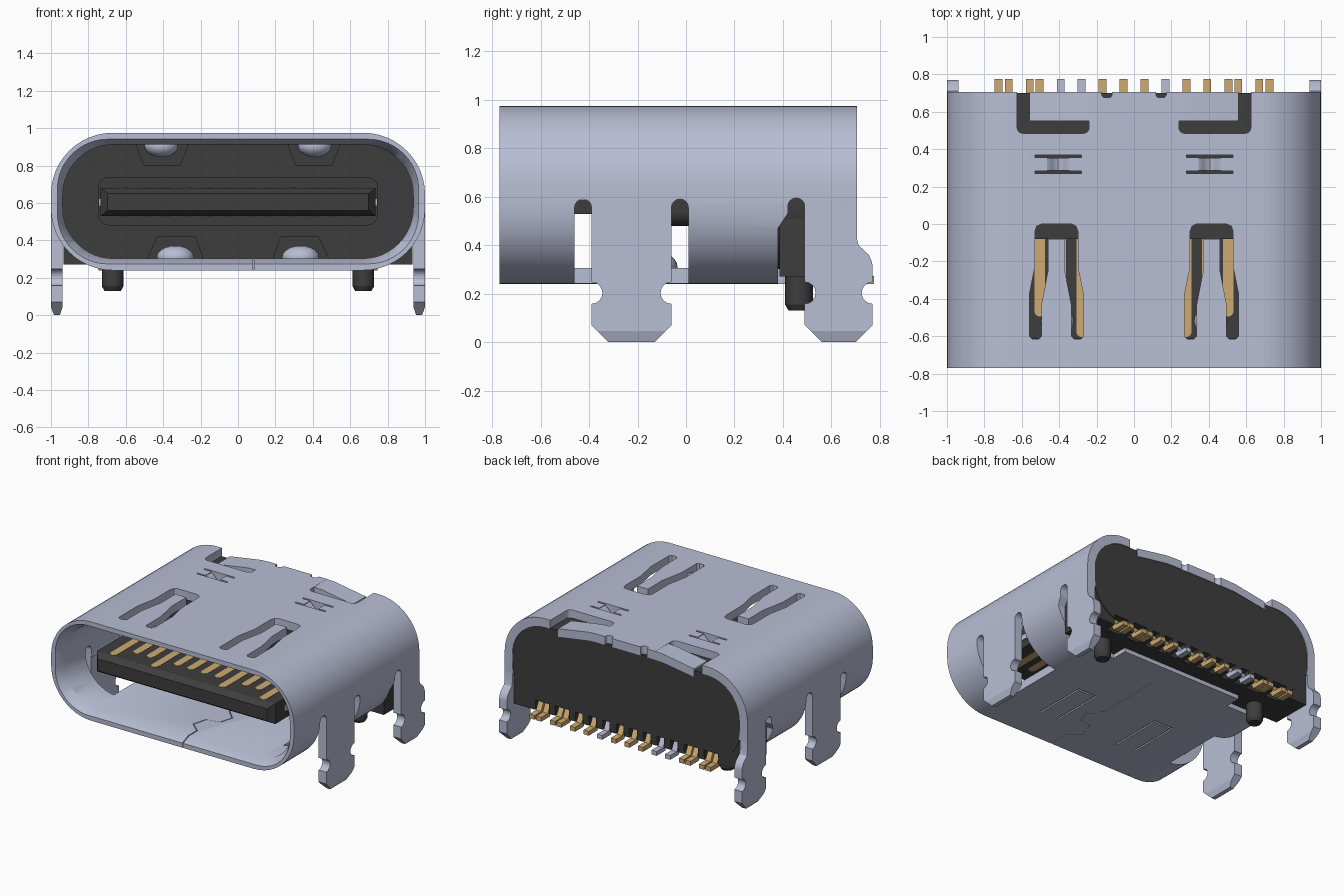
import bpy, bmesh
from math import sin, cos, pi, copysign
from mathutils import Vector

if "Cube" in bpy.data.objects:
    bpy.data.objects.remove(bpy.data.objects["Cube"])


def material(name, rgb):
    m = bpy.data.materials.new(name)
    m.use_nodes = True
    m.diffuse_color = (*rgb, 1)
    m.node_tree.nodes["Principled BSDF"].inputs["Base Color"].default_value = (*rgb, 1)
    return m


STEEL = material("blue_grey_steel", (0.48, 0.515, 0.66))
BLACK = material("black_plastic", (0.047, 0.047, 0.047))
GOLD = material("gold_plating", (0.62, 0.41, 0.165))
parts = []


def add(name, bm, mat):
    bmesh.ops.recalc_face_normals(bm, faces=bm.faces)
    mesh = bpy.data.meshes.new(name)
    bm.to_mesh(mesh)
    bm.free()
    ob = bpy.data.objects.new(name, mesh)
    bpy.context.collection.objects.link(ob)
    mesh.materials.append(mat)
    parts.append(ob)
    return ob


def prism(name, pts, axis, lo, hi, mat=STEEL, taper=1.0):
    """Extrude a 2D outline along an axis; the low end can be scaled."""
    def place(a, b, c):
        return {"x": (c, a, b), "y": (a, c, b), "z": (a, b, c)}[axis]
    lo, hi = min(lo, hi), max(lo, hi)
    ca = (min(p[0] for p in pts) + max(p[0] for p in pts)) / 2
    cb = (min(p[1] for p in pts) + max(p[1] for p in pts)) / 2
    bm = bmesh.new()
    low = [bm.verts.new(place(ca + (a - ca) * taper, cb + (b - cb) * taper, lo)) for a, b in pts]
    top = [bm.verts.new(place(a, b, hi)) for a, b in pts]
    bm.faces.new(low)
    bm.faces.new(top)
    n = len(pts)
    for i in range(n):
        j = (i + 1) % n
        bm.faces.new((low[i], low[j], top[j], top[i]))
    return add(name, bm, mat)


def rect(a0, a1, b0, b1):
    return [(a0, b0), (a1, b0), (a1, b1), (a0, b1)]


def arc(a, b, r, start, end, n=8):
    return [(a + r * cos(start + (end - start) * i / n),
             b + r * sin(start + (end - start) * i / n)) for i in range(n + 1)]


def rounded(a0, a1, b0, b1, r, n=8):
    return (arc(a1 - r, b1 - r, r, 0, pi / 2, n) + arc(a0 + r, b1 - r, r, pi / 2, pi, n)
            + arc(a0 + r, b0 + r, r, pi, 1.5 * pi, n) + arc(a1 - r, b0 + r, r, 1.5 * pi, 2 * pi, n))


def cut(target, cutters):
    """Subtract the cutters one by one, ignoring any that would erase the target."""
    for c in cutters:
        c.hide_render = True
        m = target.modifiers.new("cut", "BOOLEAN")
        m.operation, m.solver, m.object = "DIFFERENCE", "EXACT", c
        graph = bpy.context.evaluated_depsgraph_get()
        mesh = bpy.data.meshes.new_from_object(target.evaluated_get(graph))
        target.modifiers.clear()
        if len(mesh.polygons) > 5:
            target.data = mesh
        parts.remove(c)
        bpy.data.objects.remove(c)


def ellipsoid(name, centre, radii, mat):
    bm = bmesh.new()
    bmesh.ops.create_uvsphere(bm, u_segments=20, v_segments=12, radius=1)
    for v in bm.verts:
        v.co = Vector(centre) + Vector([v.co[i] * radii[i] for i in range(3)])
    return add(name, bm, mat)


def mirrored(pts, s):
    return [(s * a, b) for a, b in pts]


# Metal shell: a rounded tube with a flared mouth, later pierced
shell = prism("shell", rounded(-1, 1, 0.24, 0.975, 0.33, 12), "y", -0.77, 0.705)
bore = rounded(-0.937, 0.937, 0.303, 0.912, 0.27, 12)
flare = prism("flare", bore, "y", -0.78, -0.7)
for v in flare.data.vertices:
    if v.co.y < -0.75:
        v.co.x += copysign(0.033, v.co.x)
        v.co.z += copysign(0.033, v.co.z - 0.6075)
cutters = [prism("bore", bore, "y", -0.9, 0.9), flare]

# Spring slot outline: half of a U with splayed legs
half = [(0.08, 0), (0.105, -0.012), (0.115, -0.04), (0.115, -0.23), (0.145, -0.38), (0.145, -0.6),
        (0.13, -0.615), (0.095, -0.615), (0.08, -0.6), (0.08, -0.43), (0.045, -0.25), (0.045, -0.08)]
rear_slot = ([(0.38, 0.1), (0.38, 0.47), (0.42, 0.53)] + arc(0.455, 0.56, 0.035, pi, 0)
             + [(0.49, 0.5), (0.9, 0.5), (0.9, 0.1)])

for s in (1, -1):
    # Spring slots, louvres and the bent rear wings in the roof
    u = half + mirrored(half, -1)[::-1]
    cutters.append(prism("slot", [(s * 0.415 + a, b) for a, b in u], "z", 0.8, 1.1))
    for y in (0.27, 0.355):
        cutters.append(prism("slit", mirrored(rect(0.28, 0.53, y, y + 0.014), s), "z", 0.8, 1.1))
    cutters.append(prism("dip", mirrored(rect(0.345, 0.465, 0.275, 0.362), s), "z", 0.8, 1.1))
    wing_hole = rounded(0.24, 0.625, 0.485, 0.9, 0.03, 4)
    cutters.append(prism("wing_hole", mirrored(wing_hole, s), "z", 0.8, 1.1))
    cutters.append(prism("nick", rounded(s * 0.145 - 0.028, s * 0.145 + 0.028, 0.675, 0.8, 0.02, 4),
                         "z", 0.8, 1.1))
    # Openings left where the legs are folded out
    cutters.append(prism("bay", rect(-0.46, 0.01, 0.1, 0.5), "x", s * 0.7, s * 1.2))
    for y in (-0.425, -0.025):
        slot = arc(y, 0.555, 0.035, 0, pi) + [(y - 0.035, 0.1), (y + 0.035, 0.1)]
        cutters.append(prism("leg_slot", slot, "x", s * 0.7, s * 1.2))
    cutters.append(prism("rear_slot", rear_slot, "x", s * 0.5, s * 1.2))
    # Shallow outlines of the floor springs
    groove = [(0.254, -0.5), (0.266, -0.5), (0.266, -0.1), (0.404, -0.1), (0.404, -0.5),
              (0.416, -0.5), (0.416, -0.085), (0.254, -0.085)]
    cutters.append(prism("groove", mirrored(groove, s), "z", 0.2, 0.25))

# Floor ends short of the contacts and has an interlocking seam
cutters.append(prism("floor_end", rect(-0.6, 0.6, 0.5, 0.9), "z", 0.1, 0.4))
seam = [(0.08, -0.8), (0.08, -0.6), (0.0, -0.53), (0.03, -0.42), (0.13, -0.4), (0.16, -0.3),
        (0.08, -0.22), (0.08, 0.3)]
cutters.append(prism("seam", seam + [(a + 0.007, b) for a, b in seam[::-1]], "z", 0.2, 0.33))
cut(shell, cutters)


# Flat mounting legs with side notches and tapered tips
def leg_outline(y0, y1, upper):
    return (upper + arc(y1, 0.203, 0.045, pi / 2, 1.5 * pi)
            + [(y1, 0.07), (y1 - 0.025, 0.045), (y0 + 0.025, 0.045), (y0, 0.07)]
            + arc(y0, 0.203, 0.045, -pi / 2, pi / 2))


legs = {"front": (-0.39, -0.06, [(-0.39, 0.6), (-0.06, 0.6)]),
        "rear": (0.49, 0.77, [(0.49, 0.6), (0.705, 0.6), (0.705, 0.43), (0.712, 0.4),
                              (0.755, 0.36), (0.768, 0.33), (0.77, 0.31)])}
dip = [(0.335 + 0.0175 * i, 0.949 + 0.025 * cos(pi * i / 4)) for i in range(9)]
for s, side in ((1, "left"), (-1, "right")):
    for end, (y0, y1, upper) in legs.items():
        prism(f"{end}_leg_{side}", leg_outline(y0, y1, upper), "x", s * 0.937, s)
        tip = prism(f"{end}_leg_tip_{side}",
                    mirrored(rect(0.937, 1, y0 + 0.025, y1 - 0.025), s), "z", 0, 0.045)
        for v in tip.data.vertices:
            if v.co.z < 0.01:
                v.co.x = s * (0.968 + (abs(v.co.x) - 0.968) * 0.5)
                v.co.y += copysign(0.045, (y0 + y1) / 2 - v.co.y)

    # Bent roof details and spring bumps
    wing = [(0.2, 0.975), (0.3, 0.972), (0.56, 0.93), (0.56, 0.87), (0.3, 0.91), (0.2, 0.913)]
    prism(f"rear_wing_{side}", mirrored(wing, s), "y", 0.55, 0.705)
    band = dip + [(a, b - 0.045) for a, b in dip[::-1]]
    prism(f"louvre_{side}", mirrored(band, s), "y", 0.285, 0.354)
    ellipsoid(f"roof_spring_{side}", (s * 0.41, -0.52, 0.905), (0.09, 0.08, 0.06), STEEL)
    ellipsoid(f"floor_spring_{side}", (s * 0.335, -0.12, 0.31), (0.1, 0.085, 0.062), STEEL)

    # Locating pegs
    ring = arc(s * 0.67, 0.467, 0.058, 0, 2 * pi, 20)[:-1]
    prism(f"peg_{side}", ring, "z", 0.155, 0.3, BLACK)
    prism(f"peg_tip_{side}", ring, "z", 0.13, 0.155, BLACK, 0.75)

# Plastic housing with spring recesses in its front face
housing = prism("housing", rounded(-0.94, 0.94, 0.301, 0.915, 0.27, 12), "y", 0.02, 0.7, BLACK)
recesses = []
for s in (1, -1):
    top = [(0.27, 0.95), (0.27, 0.9), (0.31, 0.8), (0.5, 0.8), (0.54, 0.9), (0.54, 0.95)]
    low = [(0.19, 0.25), (0.19, 0.31), (0.23, 0.42), (0.43, 0.42), (0.48, 0.31), (0.48, 0.25)]
    for outline in (top, low):
        recesses.append(prism("recess", mirrored(outline, s), "y", -0.1, 0.12))
cut(housing, recesses)
foot = prism("housing_foot", rect(-0.932, 0.932, 0.27, 0.55), "y", 0.385, 0.695, BLACK)

# Tongue with a thicker root and a chamfered tip
prism("tongue_root", rounded(-0.748, 0.748, 0.48, 0.74, 0.06), "y", -0.08, 0.1, BLACK)
prism("tongue", rect(-0.735, 0.735, 0.53, 0.68), "y", -0.61, 0.1, BLACK)
tip = prism("tongue_tip", rect(-0.735, 0.735, 0.53, 0.68), "y", -0.655, -0.61, BLACK)
for v in tip.data.vertices:
    if v.co.y < -0.64:
        v.co.x *= 0.95
        v.co.z = 0.605 + (v.co.z - 0.605) * 0.6
prism("middle_plate", rect(-0.745, 0.745, 0.585, 0.625), "y", -0.5, 0, STEEL)

# Contact strips with rounded ends on both faces of the tongue
for i in range(12):
    x = (i - 5.5) * 0.112
    front = -0.605 if i in (0, 3, 8, 11) else -0.495
    strip = [(x + 0.028, -0.05), (x - 0.028, -0.05)] + arc(x, front + 0.028, 0.028, pi, 2 * pi, 6)
    for z, label in ((0.68, "upper"), (0.53, "lower")):
        prism(f"{label}_contact_{i + 1}", strip, "z", z - 0.002, z + 0.002, GOLD)

# Solder tails: stepped strips leaving notches in the housing
tail = [(0.6, 0.33), (0.67, 0.33), (0.7, 0.272), (0.775, 0.272), (0.775, 0.24),
        (0.675, 0.24), (0.645, 0.3), (0.6, 0.3)]
inner = [(i - 3.5) * 0.112 for i in range(8)]
outer = [s * x for s in (1, -1) for x in (0.505, 0.557, 0.67, 0.725)]
for i, x in enumerate(sorted(inner + outer)):
    colour = STEEL if i in (4, 5, 9) else GOLD
    prism(f"solder_tail_{i + 1}", tail, "x", x - 0.021, x + 0.021, colour)
gaps = [(x, 0.03) for x in inner] + [(s * x, 0.058) for s in (1, -1) for x in (0.531, 0.697)]
for target in (foot, housing):
    cut(target, [prism("notch", rect(x - w, x + w, 0.2, 0.345), "y", 0.61, 0.8) for x, w in gaps])

# Smooth the curved surfaces and keep the edges crisp
bpy.ops.object.select_all(action="DESELECT")
for ob in parts:
    ob.select_set(True)
bpy.context.view_layer.objects.active = shell
bpy.ops.object.shade_smooth_by_angle()
